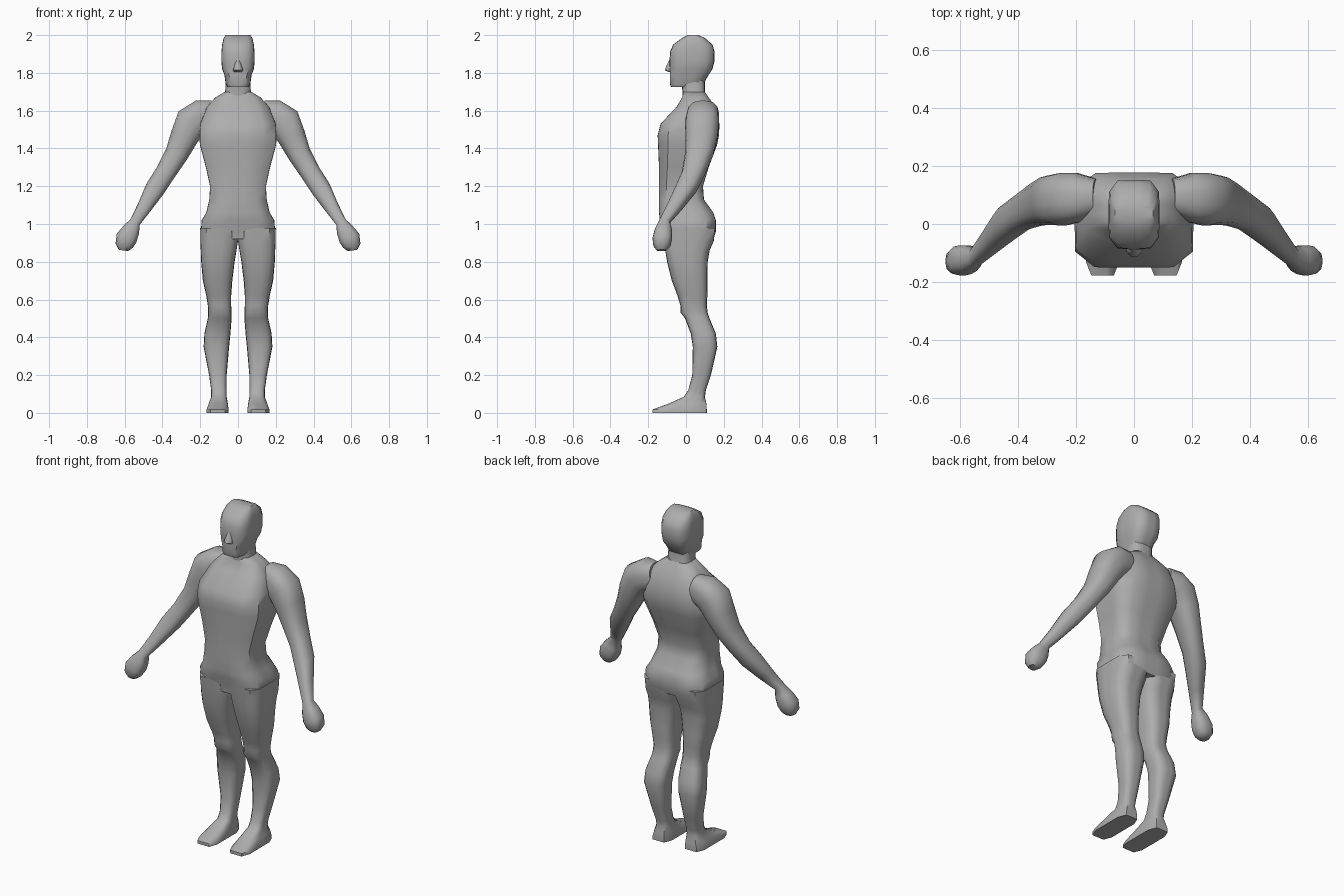
import bpy, bmesh, math
from mathutils import Vector

mat = bpy.data.materials.new("clay grey")
mat.diffuse_color = (0.42, 0.42, 0.42, 1)


def loft(name, rings, sides=16, mirror=False, angle=50):
    """Skin rings of (centre, half-axis U, half-axis V, squareness)."""
    bm = bmesh.new()
    loops = []
    for c, u, v, n in rings:
        loop = []
        for i in range(sides):
            a = 2 * math.pi * (i + 0.5) / sides
            cs, sn = math.cos(a), math.sin(a)
            r = (abs(cs) ** n + abs(sn) ** n) ** (-1 / n)
            loop.append(bm.verts.new(Vector(c) + Vector(u) * cs * r + Vector(v) * sn * r))
        loops.append(loop)
    for a, b in zip(loops, loops[1:]):
        for i in range(sides):
            j = (i + 1) % sides
            bm.faces.new((a[i], a[j], b[j], b[i]))
    bm.faces.new(loops[0][::-1])
    bm.faces.new(loops[-1])
    bmesh.ops.recalc_face_normals(bm, faces=bm.faces)
    me = bpy.data.meshes.new(name)
    bm.to_mesh(me)
    bm.free()
    me.materials.append(mat)
    ob = bpy.data.objects.new(name, me)
    bpy.context.collection.objects.link(ob)
    if mirror:
        ob.modifiers.new("mirror", 'MIRROR').use_mirror_merge = False
    bpy.ops.object.select_all(action='DESELECT')
    ob.select_set(True)
    bpy.context.view_layer.objects.active = ob
    bpy.ops.object.shade_smooth_by_angle(angle=math.radians(angle))
    return ob


def level(z, x0, x1, y0, y1, n=4):
    """Horizontal ring from its x and y limits."""
    return (((x0 + x1) / 2, (y0 + y1) / 2, z), ((x1 - x0) / 2, 0, 0), (0, (y1 - y0) / 2, 0), n)


# torso: height, half width, front, back
torso = [(0.92, .185, -.115, .145), (0.96, .197, -.12, .158), (1.02, .192, -.138, .158),
         (1.06, .168, -.143, .145), (1.13, .152, -.143, .095), (1.20, .148, -.143, .09),
         (1.30, .17, -.143, .12), (1.42, .202, -.148, .165), (1.47, .204, -.15, .175),
         (1.53, .20, -.135, .177), (1.62, .165, -.05, .155), (1.67, .12, -.02, .12),
         (1.70, .07, -.015, .10)]
loft("torso", [level(z, -w, w, f, b, 7) for z, w, f, b in torso])

# neck
loft("neck", [level(1.62, -.09, .09, -.02, .13), level(1.70, -.068, .068, -.018, .10),
              level(1.78, -.065, .065, -.03, .10)])

# head
head = [(1.725, .055, -.08, .06), (1.745, .066, -.086, .095), (1.79, .072, -.086, .12),
        (1.82, .084, -.086, .14), (1.86, .088, -.087, .15), (1.91, .088, -.085, .152),
        (1.95, .084, -.068, .14), (1.985, .076, -.02, .10), (2.0, .066, .01, .065)]
loft("head", [level(z, -w, w, f, b, 5) for z, w, f, b in head])

# nose
loft("nose", [level(1.805, -.022, .022, -.095, -.06), level(1.815, -.027, .027, -.112, -.06),
              level(1.835, -.02, .02, -.105, -.06), level(1.87, -.01, .01, -.088, -.06)], sides=8)

# legs with feet: height, inner, outer, front, back
leg = [(0.0, .05, .166, -.177, .11, 9), (0.018, .05, .166, -.177, .11, 9),
       (0.05, .054, .155, -.09, .108, 6), (0.085, .06, .142, -.012, .10, 4),
       (0.12, .061, .142, .012, .105, 4), (0.20, .06, .153, .033, .132, 4),
       (0.35, .047, .182, .036, .166, 4), (0.42, .04, .178, .025, .158, 4),
       (0.50, .034, .16, -.005, .125, 4), (0.53, .034, .158, -.028, .115, 4),
       (0.57, .036, .16, -.03, .11, 4), (0.62, .036, .168, -.045, .113, 4),
       (0.70, .03, .186, -.075, .115, 4), (0.80, .018, .195, -.10, .115, 5),
       (0.86, .008, .197, -.11, .125, 6), (0.91, 0, .199, -.117, .147, 6),
       (0.98, 0, .20, -.125, .155, 7)]
loft("leg", [level(*r) for r in leg], mirror=True)

# arms with fists: centre, half thickness across, half depth in y
arm = [((.13, .095, 1.58), .075, .06), ((.195, .09, 1.57), .088, .085),
       ((.245, .085, 1.54), .09, .09), ((.285, .082, 1.46), .075, .085),
       ((.325, .07, 1.37), .062, .075), ((.385, .04, 1.27), .054, .062),
       ((.44, .0, 1.185), .053, .06), ((.495, -.06, 1.09), .039, .045),
       ((.545, -.115, 1.01), .029, .03), ((.565, -.12, .97), .046, .045),
       ((.59, -.125, .925), .057, .052), ((.603, -.128, .885), .047, .045),
       ((.607, -.13, .86), .025, .025)]
rings = []
for i, (c, h, d) in enumerate(arm):
    t = Vector(arm[min(i + 1, len(arm) - 1)][0]) - Vector(arm[max(i - 1, 0)][0])
    u = Vector((t.z, 0, -t.x)).normalized() * h
    rings.append((c, u, (0, d, 0), 2.8))
loft("arm", rings, mirror=True)
